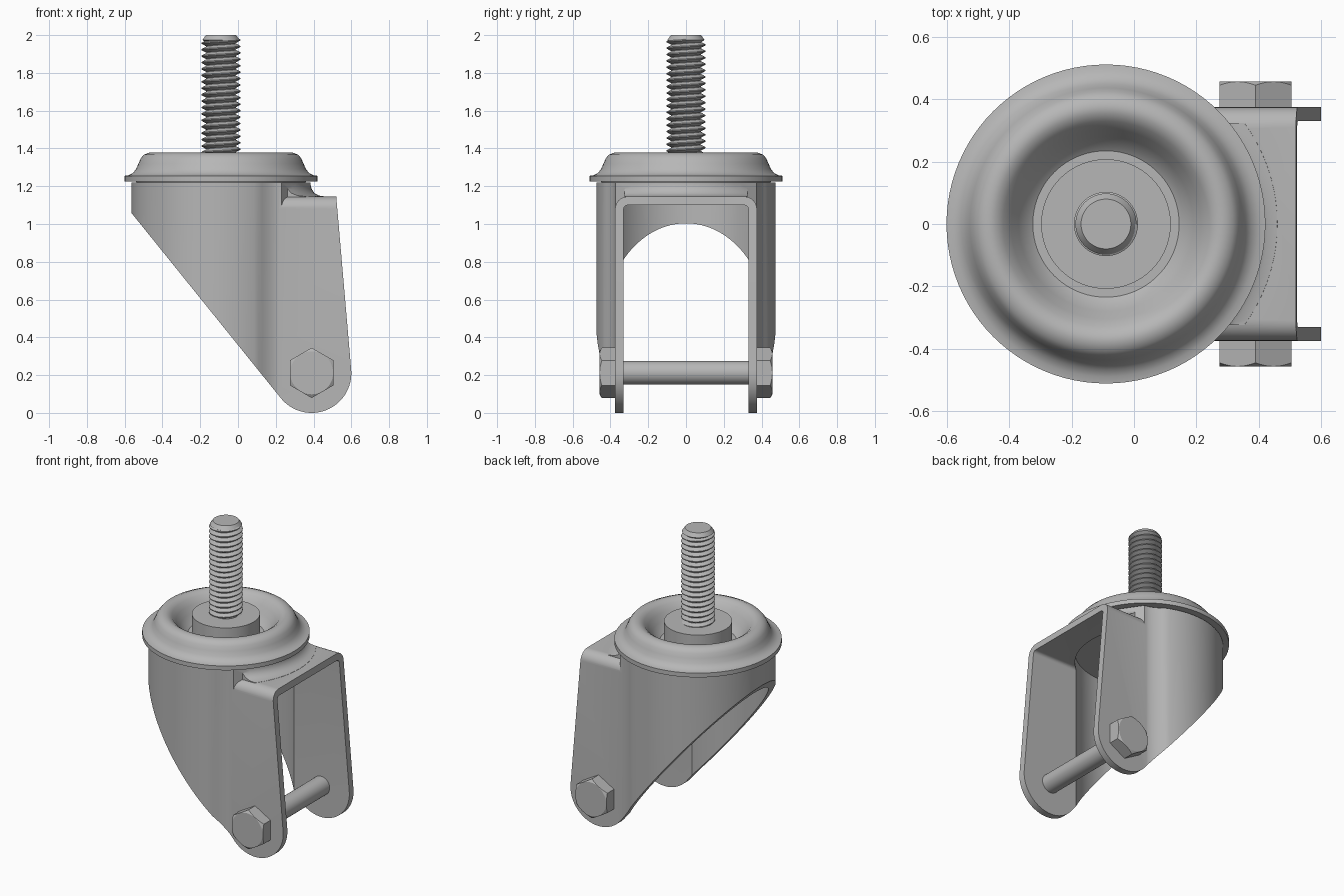
import bpy, bmesh
from math import sin, cos, pi, radians, sqrt, atan2
from mathutils import Matrix, Vector

old = bpy.data.objects.get("Cube")
if old:
    bpy.data.objects.remove(old, do_unlink=True)

GREY = (0.47, 0.47, 0.47, 1)
steel = bpy.data.materials.new("satin_grey_steel")
steel.use_nodes = True
steel.diffuse_color = GREY
steel.node_tree.nodes["Principled BSDF"].inputs["Base Color"].default_value = GREY

STEM_X = -0.09           # swivel axis
AXLE = (0.39, 0.212)     # axle position in x, z
BODY_R = 0.475
WALL = 0.045


def make(name, bm):
    bmesh.ops.remove_doubles(bm, verts=bm.verts, dist=1e-5)
    bmesh.ops.recalc_face_normals(bm, faces=bm.faces)
    mesh = bpy.data.meshes.new(name)
    bm.to_mesh(mesh)
    bm.free()
    mesh.materials.append(steel)
    ob = bpy.data.objects.new(name, mesh)
    bpy.context.collection.objects.link(ob)
    return ob


def prism(name, pts, axis, a, b):
    """Extrude a 2D outline from a to b along the given axis."""
    bm = bmesh.new()
    place = {"x": lambda u, v: (a, u, v), "y": lambda u, v: (u, a, v),
             "z": lambda u, v: (u, v, a)}[axis]
    face = bm.faces.new([bm.verts.new(place(u, v)) for u, v in pts])
    out = bmesh.ops.extrude_face_region(bm, geom=[face])
    shift = Vector([(b - a) * (axis == k) for k in "xyz"])
    bmesh.ops.translate(bm, vec=shift, verts=[g for g in out["geom"] if isinstance(g, bmesh.types.BMVert)])
    return make(name, bm)


def lathe(name, profile, matrix, steps=96):
    """Revolve an (r, z) profile about local z."""
    bm = bmesh.new()
    rings = []
    for r, z in profile:
        n = 1 if r == 0 else steps
        rings.append([bm.verts.new((r * cos(2 * pi * i / steps), r * sin(2 * pi * i / steps), z)) for i in range(n)])
    for lo, hi in zip(rings, rings[1:]):
        for i in range(steps):
            j = (i + 1) % steps
            quad = [lo[i % len(lo)], lo[j % len(lo)], hi[j % len(hi)], hi[i % len(hi)]]
            bm.faces.new(list(dict.fromkeys(quad)))
    bm.transform(matrix)
    return make(name, bm)


def boolean(ob, tool, op):
    mod = ob.modifiers.new("join", "BOOLEAN")
    mod.operation, mod.object, mod.solver = op, tool, "EXACT"
    bpy.context.view_layer.objects.active = ob
    bpy.ops.object.modifier_apply(modifier=mod.name)
    bpy.data.objects.remove(tool, do_unlink=True)


def smooth(ob, angle=30):
    bpy.ops.object.select_all(action="DESELECT")
    ob.select_set(True)
    bpy.context.view_layer.objects.active = ob
    bpy.ops.object.shade_smooth_by_angle(angle=radians(angle))


def arc(cx, cy, r, start, end, n):
    return [(cx + r * cos(start + (end - start) * i / n), cy + r * sin(start + (end - start) * i / n))
            for i in range(n + 1)]


def arch(half, top, r):
    """Rounded doorway outline in y, z."""
    return ([(half, -0.2)] + arc(half - r, top - r, r, 0, pi / 2, 8)
            + arc(r - half, top - r, r, pi / 2, pi, 8) + [(-half, -0.2)])


stem_axis = Matrix.Translation((STEM_X, 0, 0))

# Fork housing: round tower whose sides sweep into two flat cheeks
half = 0.374
blend_x = 0.11
blend_y = sqrt(BODY_R ** 2 - (blend_x - STEM_X) ** 2)
start = atan2(blend_y, blend_x - STEM_X)
sweep = []
for i in range(1, 9):
    t = i / 8
    sweep.append(((1 - t) ** 2 * blend_x + 2 * t * (1 - t) * 0.18 + t * t * 0.23,
                  (1 - t) ** 2 * blend_y + 2 * t * (1 - t) * half + t * t * half))
plan = (sweep[::-1] + arc(STEM_X, 0, BODY_R, start, 2 * pi - start, 72)
        + [(x, -y) for x, y in sweep])
nose = arc(STEM_X, 0, BODY_R, -0.65, 0.65, 16)
housing = prism("fork_housing", plan + nose, "z", -0.1, 1.22)
boolean(housing, prism("cheeks", arch(0.375, 1.145, 0.065), "x", -0.05, 0.7), "UNION")

# Curved fillet from tower to the fork bridge
flare = lathe("flare", [(0, 1.11), (0.56, 1.11), (0.55, 1.146), (0.52, 1.15), (0.495, 1.163),
                        (0.48, 1.185), (0.473, 1.212), (0, 1.212)], stem_axis)
boolean(flare, prism("flare_limit", [(0.05, -0.325), (0.6, -0.325), (0.6, 0.325), (0.05, 0.325)],
                     "z", 1, 1.3), "INTERSECT")
boolean(housing, flare, "UNION")

# Hollow inside, then trim to the side outline
inner_r = BODY_R - WALL
boolean(housing, lathe("hollow", [(0, -0.3), (inner_r, -0.3), (inner_r, 1.17), (0, 1.17)], stem_axis), "DIFFERENCE")
boolean(housing, prism("slot", arch(0.33, 1.1, 0.022), "x", -0.08, 0.8), "DIFFERENCE")
side = [(-0.7, 1.4), (-0.7, 1.227)] + arc(AXLE[0], 0.21, 0.21, radians(219), radians(365), 32) + [(0.52, 1.146), (0.52, 1.4)]
boolean(housing, prism("side_trim", side, "y", -0.8, 0.8), "INTERSECT")
smooth(housing)

# Swivel cap: flange, rolled ridge, dish and centre boss
cap = lathe("swivel_cap", [
    (0, 1.19), (0.44, 1.19), (0.45, 1.226), (0.512, 1.226), (0.512, 1.255), (0.49, 1.258),
    (0.467, 1.27), (0.45, 1.29), (0.437, 1.32), (0.425, 1.347), (0.408, 1.367), (0.38, 1.378),
    (0.355, 1.375), (0.33, 1.358), (0.305, 1.325), (0.28, 1.285), (0.255, 1.25), (0.235, 1.235),
    (0.208, 1.235), (0.208, 1.37), (0, 1.37)], stem_axis)
smooth(cap)

# Threaded stem: solid core plus a helical ridge
core = lathe("stem_core", [(0, 1.3), (0.078, 1.3), (0.078, 1.96), (0.098, 1.975), (0.08, 2), (0, 2)], stem_axis, 48)
smooth(core)
PITCH, SEGS, TURNS = 0.034, 40, 18
bm = bmesh.new()
rows = []
for i in range(SEGS * TURNS + 1):
    a = 2 * pi * i / SEGS
    z = 1.345 + PITCH * i / SEGS
    rows.append([bm.verts.new((STEM_X + r * cos(a), r * sin(a), z + f * PITCH))
                 for r, f in ((0.076, 0), (0.103, 0.42), (0.103, 0.58), (0.076, 1))])
for p, q in zip(rows, rows[1:]):
    for k in range(3):
        bm.faces.new((p[k], q[k], q[k + 1], p[k + 1]))
smooth(make("stem_thread", bm))

# Axle rod and mirrored hexagonal bolt heads
to_y = Matrix.Translation((AXLE[0], 0, AXLE[1])) @ Matrix.Rotation(-pi / 2, 4, "X")
smooth(lathe("axle_rod", [(0, -0.37), (0.063, -0.37), (0.063, 0.37), (0, 0.37)], to_y, 48))
hexagon = arc(AXLE[0], AXLE[1], 0.133, pi / 2, 2 * pi + pi / 6, 5)
for name, s in (("front_bolt_head", -1), ("back_bolt_head", 1)):
    head = prism(name, hexagon, "y", s * 0.37, s * 0.458)
    dome = lathe("dome", [(0, 0.3), (0.14, 0.3), (0.14, 0.441), (0.112, 0.459), (0, 0.459)],
                 to_y @ Matrix.Scale(s, 4, (0, 0, 1)), 60)
    boolean(head, dome, "INTERSECT")
    smooth(head, 20)
